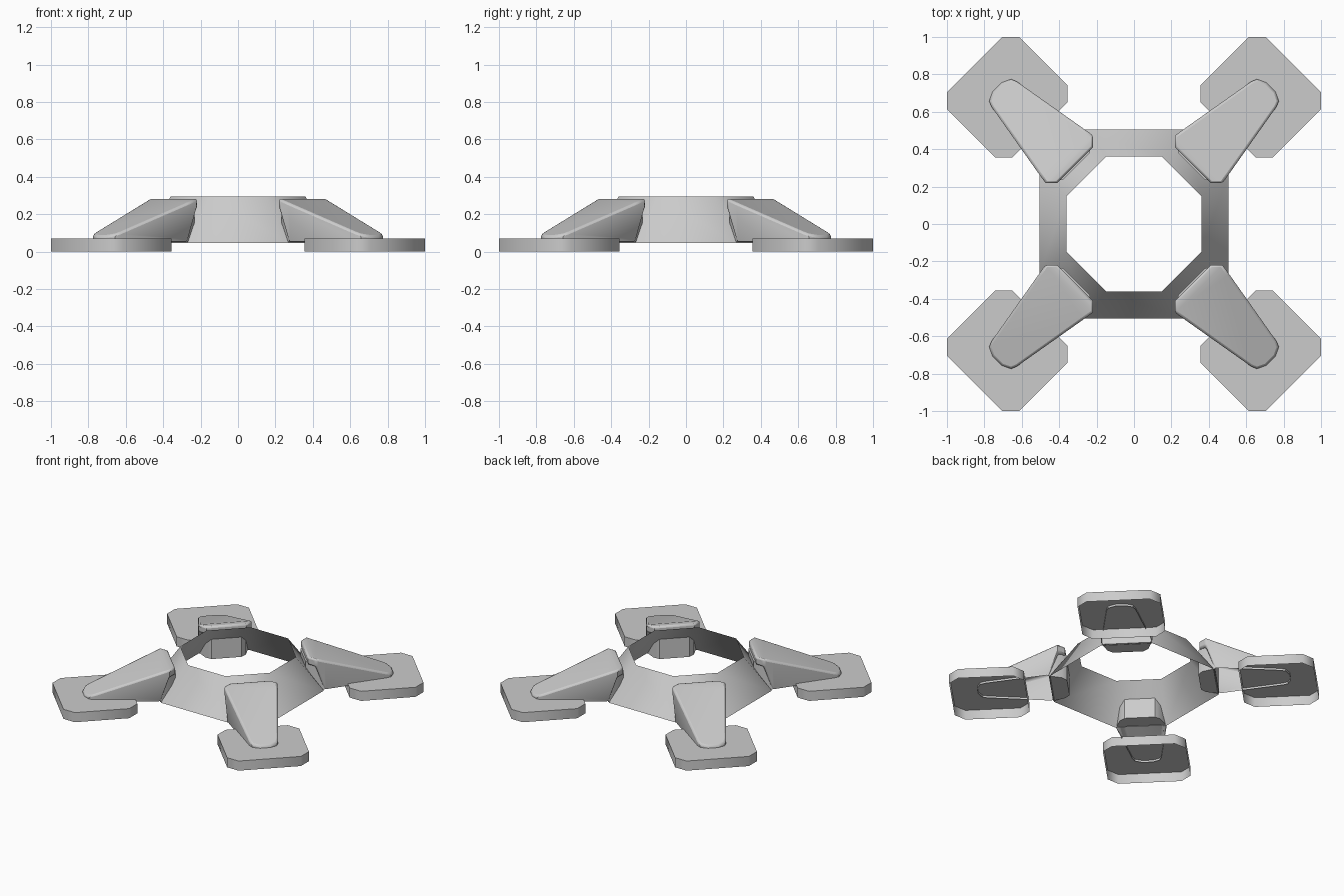
import bpy, bmesh
from math import pi, radians, cos, sin

if "Cube" in bpy.data.objects:
    bpy.data.objects.remove(bpy.data.objects["Cube"])


def make(name, verts, faces, angle=35, turn=None):
    me = bpy.data.meshes.new(name)
    me.from_pydata(verts, [], faces)
    bm = bmesh.new()
    bm.from_mesh(me)
    bmesh.ops.recalc_face_normals(bm, faces=bm.faces)
    bm.to_mesh(me)
    bm.free()
    ob = bpy.data.objects.new(name, me)
    bpy.context.collection.objects.link(ob)
    if turn is not None:
        ob.rotation_euler.z = turn
    bpy.ops.object.select_all(action='DESELECT')
    ob.select_set(True)
    bpy.context.view_layer.objects.active = ob
    bpy.ops.object.shade_smooth_by_angle(angle=radians(angle))
    return ob


def shell(name, upper, lower, caps=(), angle=35, turn=None):
    """Wall between two loops, with optional 'top' / 'bottom' caps."""
    n = len(upper)
    faces = [(i, (i + 1) % n, n + (i + 1) % n, n + i) for i in range(n)]
    if 'top' in caps:
        faces.append(tuple(range(n)))
    if 'bottom' in caps:
        faces.append(tuple(range(n, 2 * n)))
    return make(name, upper + lower, faces, angle, turn)


def mirrored(half):
    return half + [(u, -v) for u, v in reversed(half) if v > 0]


def octagon(side, half, z):
    return [(x * cos(a) - y * sin(a), x * sin(a) + y * cos(a), z)
            for a in (i * pi / 2 for i in range(4))
            for x, y in ((side, -half), (side, half))]


# Sloping eight-sided ring, open at top and bottom
ring = shell("centre_ring", octagon(0.36, 0.15, 0.295), octagon(0.505, 0.265, 0.045), angle=50)

# Outlines along each diagonal arm (distance out, half width)
foot_outline = mirrored([(0.711, 0.209), (0.776, 0.274), (1.141, 0.274), (1.206, 0.209)])
block_outline = mirrored([(0.435, 0.10), (0.465, 0.135), (0.55, 0.165)])
cap_outline = [(0.445, 0.134), (0.49, 0.18), (0.55, 0.17), (0.98, 0.096),
               (1.012, 0.083), (1.035, 0.035)]


def leg_mesh(turn):
    slope = lambda u: 0.282 if u < 0.5 else 0.282 - (u - 0.49) * 0.36
    loop = mirrored(cap_outline)
    n = len(loop)
    top = [(u, v, slope(u)) for u, v in loop]
    low = [(u, v, 0.225 if u < 0.5 else 0.055) for u, v in loop]
    low[2] = (0.55, 0.17, 0.055)
    low[1] = (0.49, 0.175, 0.225)
    faces = [(i, (i + 1) % n, n + (i + 1) % n, n + i) for i in range(n)]
    # flat crest, sloping top, underside of the overhang
    faces += [(0, 1, n - 2, n - 1), tuple(range(1, n - 1)),
              (n, n + 1, 2 * n - 2, 2 * n - 1),
              (n + 1, n + 2, 2 * n - 3, 2 * n - 2)]
    ob = make("leg", top + low, faces, 35, turn)
    bev = ob.modifiers.new("soft_edges", 'BEVEL')
    bev.width = 0.012
    bev.segments = 2
    bev.limit_method = 'ANGLE'
    bev.angle_limit = radians(50)


for k in range(4):
    turn = pi / 4 + k * pi / 2
    # Foot pad, hollow underneath
    shell("foot_pad", [(u, v, 0.07) for u, v in foot_outline],
          [(u, v, 0.0) for u, v in foot_outline], ('top',), 50, turn)
    # Leg reaching from ring down to the pad
    leg_mesh(turn)
    # Mounting block poking through the ring
    shell("mount_block", [(u, v, 0.235) for u, v in block_outline],
          [(u, v, 0.05) for u, v in block_outline], ('top', 'bottom'), 40, turn)
